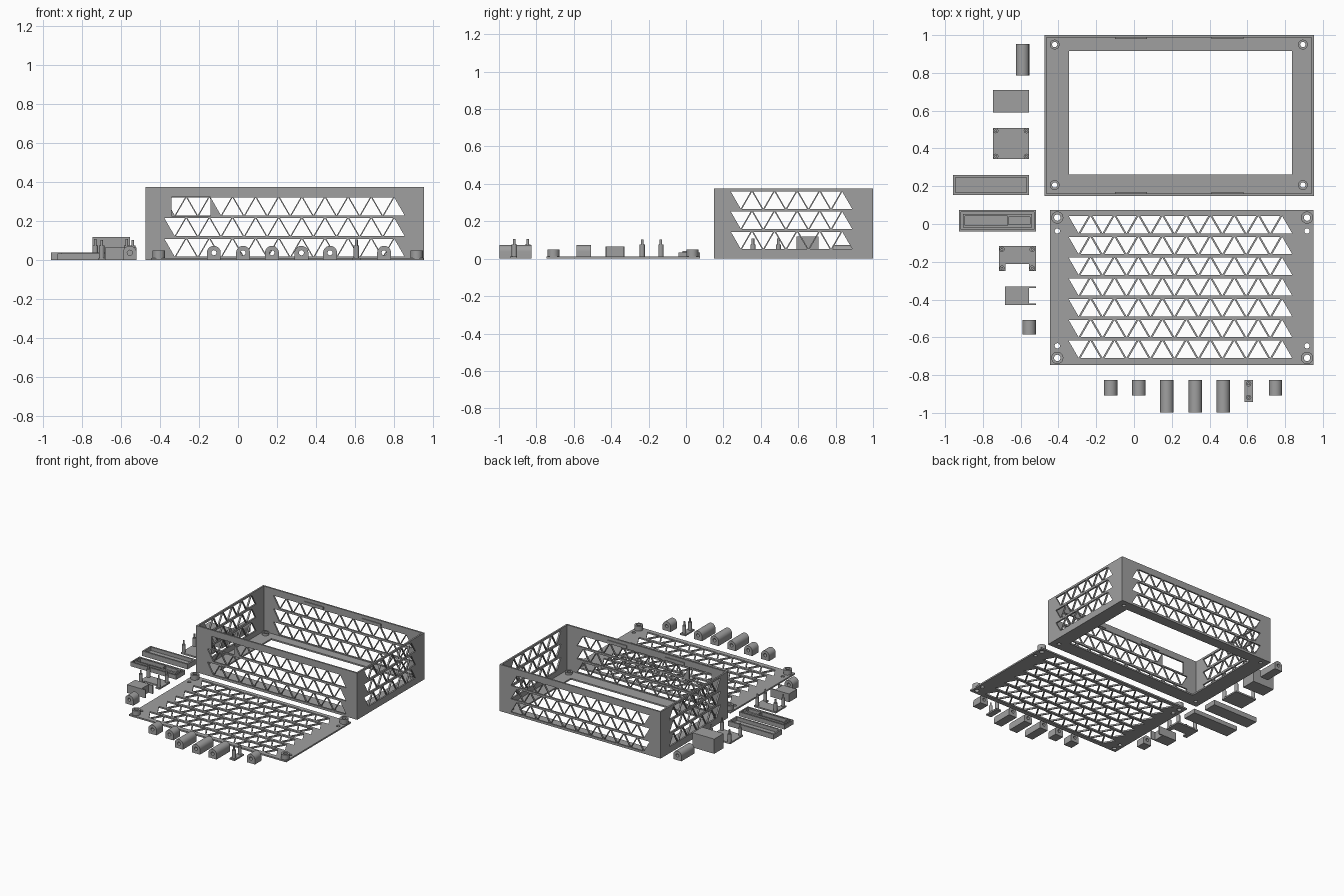
import bpy, bmesh, math
from mathutils import Matrix

if "Cube" in bpy.data.objects:
    bpy.data.objects.remove(bpy.data.objects["Cube"])

gray = bpy.data.materials.new("plain gray")
gray.diffuse_color = (0.35, 0.35, 0.35, 1)
gray.use_nodes = True
gray.node_tree.nodes["Principled BSDF"].inputs["Base Color"].default_value = gray.diffuse_color

FLAT = Matrix.Identity(4)                                  # profile lies in x, y
FRONT = Matrix.Rotation(math.pi / 2, 4, 'X')               # profile in x, z; depth is -y
SIDE = Matrix(((0, 0, 1, 0), (1, 0, 0, 0), (0, 1, 0, 0), (0, 0, 0, 1)))  # profile in y, z; depth is x


def rect(x0, x1, y0, y1):
    return [(x0, y0), (x1, y0), (x1, y1), (x0, y1)]


def circle(x, y, r, n=24):
    return [(x + r * math.cos(2 * math.pi * i / n), y + r * math.sin(2 * math.pi * i / n))
            for i in range(n)]


def prism(name, loops, d0, d1, frame=FLAT):
    """Extrude an outline; the loops inside it become holes."""
    cu = bpy.data.curves.new(name, 'CURVE')
    cu.dimensions = '2D'
    cu.fill_mode = 'BOTH'
    cu.extrude = (d1 - d0) / 2
    for loop in loops:
        sp = cu.splines.new('POLY')
        sp.points.add(len(loop) - 1)
        for p, (x, y) in zip(sp.points, loop):
            p.co = (x, y, 0, 1)
        sp.use_cyclic_u = True
    tmp = bpy.data.objects.new(name + "_outline", cu)
    bpy.context.collection.objects.link(tmp)
    deps = bpy.context.evaluated_depsgraph_get()
    me = bpy.data.meshes.new_from_object(tmp.evaluated_get(deps))
    bpy.data.objects.remove(tmp)
    me.transform(frame @ Matrix.Translation((0, 0, (d0 + d1) / 2)))
    bm = bmesh.new()
    bm.from_mesh(me)
    bmesh.ops.remove_doubles(bm, verts=bm.verts, dist=1e-5)
    bmesh.ops.recalc_face_normals(bm, faces=bm.faces)
    bm.to_mesh(me)
    bm.free()
    me.materials.clear()
    me.materials.append(gray)
    ob = bpy.data.objects.new(name, me)
    bpy.context.collection.objects.link(ob)
    return ob


def box(name, x0, x1, y0, y1, z0, z1):
    return prism(name, [rect(x0, x1, y0, y1)], z0, z1)


def triangles(x0, x1, y0, y1, pairs, rows, s=0.105, h=0.091):
    """Rows of alternating down and up triangles filling a region."""
    p = (x1 - x0 - s) / (pairs - 0.5)
    q = (y1 - y0 - h) / (rows - 1)
    out = []
    for r in range(rows):
        b = y0 + r * q
        for i in range(pairs):
            x = x0 + i * p
            out.append([(x, b + h), (x + s / 2, b), (x + s, b + h)])
            x += p / 2
            out.append([(x, b), (x + s, b), (x + s / 2, b + h)])
    return out


# Case: walls with triangle vents, open frame floor
X0, X1, Y0, Y1, H, T = -0.475, 0.953, 0.149, 1.0, 0.374, 0.013
vents = triangles(-0.377, 0.854, 0.018, 0.321, 10, 3)
prism("case_back_wall", [rect(X0, X1, 0, H)] + vents, -Y1, -Y1 + T, FRONT)

# front wall has a port opening replacing the vents it overlaps
px0, px1, pz0, pz1 = -0.34, -0.14, 0.226, 0.323
kept = []
for t in vents:
    xs = [v[0] for v in t]
    if min(v[1] for v in t) < 0.2 or max(xs) < px0 or min(xs) > px1:
        kept.append(t)
prism("case_front_wall", [rect(X0, X1, 0, H), rect(px0, px1, pz0, pz1)] + kept,
      -Y0 - T, -Y0, FRONT)
side_vents = triangles(0.24, 0.888, 0.053, 0.358, 5, 3)
for name, x in (("left", X0), ("right", X1 - T)):
    prism("case_%s_wall" % name, [rect(Y0 + T, Y1 - T, 0, H)] + side_vents, x, x + T, SIDE)

corners = [(x, y) for x in (-0.42, 0.894) for y in (0.206, 0.95)]
prism("case_floor", [rect(X0 + T, X1 - T, Y0 + T, Y1 - T), rect(-0.345, 0.837, 0.262, 0.915)]
      + [circle(x, y, 0.014) for x, y in corners], 0, 0.012)
for x, y in corners:
    prism("case_screw_boss", [circle(x, y, 0.026), circle(x, y, 0.014)], 0.012, 0.03)
for x in (-0.1, 0.41):
    box("case_clip", x, x + 0.17, Y0 + T, Y0 + T + 0.007, 0.33, 0.35)
    box("case_clip", x, x + 0.17, Y1 - T - 0.007, Y1 - T, 0.33, 0.35)

# Lid: vented plate with corner bosses
bosses = [(x, y) for x in (-0.406, 0.916) for y in (-0.709, 0.034)]
small = [(x, y) for x in (-0.406, 0.916) for y in (-0.645, -0.037)]
prism("lid_plate", [rect(-0.446, 0.95, -0.746, 0.074)]
      + triangles(-0.346, 0.837, -0.709, 0.042, 9, 7)
      + [circle(x, y, 0.014) for x, y in small]
      + [circle(x, y, 0.017) for x, y in bosses], 0, 0.012)
for x, y in bosses:
    prism("lid_boss", [circle(x, y, 0.032), circle(x, y, 0.017)], 0.012, 0.05)


# Round-topped spacers with a bore along y
def spacer(x, y0, y1, r=0.0355, c=0.038):
    arch = [(x - r, 0), (x + r, 0)]
    arch += [(x + r * math.cos(a * math.pi / 16), c + r * math.sin(a * math.pi / 16))
             for a in range(17)]
    prism("spacer", [arch, circle(x, c, 0.013)], -y1, -y0, FRONT)


for x, y0 in ((-0.124, -0.907), (0.026, -0.907), (0.174, -0.997), (0.325, -0.997),
              (0.472, -0.997), (0.749, -0.907)):
    spacer(x, y0, -0.825)
spacer(-0.59, 0.787, 0.952)
spacer(-0.555, -0.585, -0.508)


# Mounting plates with stepped pins
def pins(points, z0, z1, z2):
    for x, y in points:
        prism("pin_base", [circle(x, y, 0.014, 16)], z0, z1)
        prism("pin_tip", [circle(x, y, 0.007, 16)], z1, z2)


box("large_pin_plate", -0.747, -0.555, 0.344, 0.508, 0, 0.012)
pins([(x, y) for x in (-0.732, -0.57) for y in (0.358, 0.494)], 0.012, 0.075, 0.108)
prism("notched_pin_plate", [[(-0.715, -0.25), (-0.68, -0.25), (-0.68, -0.212), (-0.557, -0.212),
      (-0.557, -0.25), (-0.52, -0.25), (-0.52, -0.116), (-0.715, -0.116)]], 0, 0.012)
pins([(x, y) for x in (-0.699, -0.539) for y in (-0.234, -0.134)], 0.012, 0.075, 0.103)
box("small_pin_plate", 0.584, 0.63, -0.942, -0.825, 0, 0.012)
pins([(0.607, -0.846), (0.607, -0.918)], 0.012, 0.075, 0.105)

# Solid block
box("block", -0.747, -0.555, 0.59, 0.709, 0, 0.118)


# Open trays
def tray(name, x0, x1, y0, y1, t, h):
    prism(name + "_rim", [rect(x0, x1, y0, y1), rect(x0 + t, x1 - t, y0 + t, y1 - t)], 0, h)
    box(name + "_floor", x0 + t, x1 - t, y0 + t, y1 - t, 0, 0.012)


tray("wide_tray", -0.958, -0.555, 0.153, 0.259, 0.013, 0.04)
tray("ridged_tray", -0.926, -0.52, -0.04, 0.074, 0.01, 0.034)
prism("tray_ridge", [rect(-0.905, -0.541, -0.019, 0.053),
                     rect(-0.895, -0.67, -0.009, 0.043),
                     rect(-0.665, -0.551, -0.002, 0.036)], 0.012, 0.04)

# Bracket: block with two thin prongs
prism("bracket", [[(-0.683, -0.43), (-0.52, -0.43), (-0.52, -0.422), (-0.557, -0.422),
                   (-0.557, -0.338), (-0.52, -0.338), (-0.52, -0.33), (-0.683, -0.33)]], 0, 0.066)

# Smooth the round surfaces, keep the edges sharp
for ob in bpy.context.scene.objects:
    ob.select_set(True)
    bpy.context.view_layer.objects.active = ob
bpy.ops.object.shade_smooth_by_angle(angle=math.radians(30))
